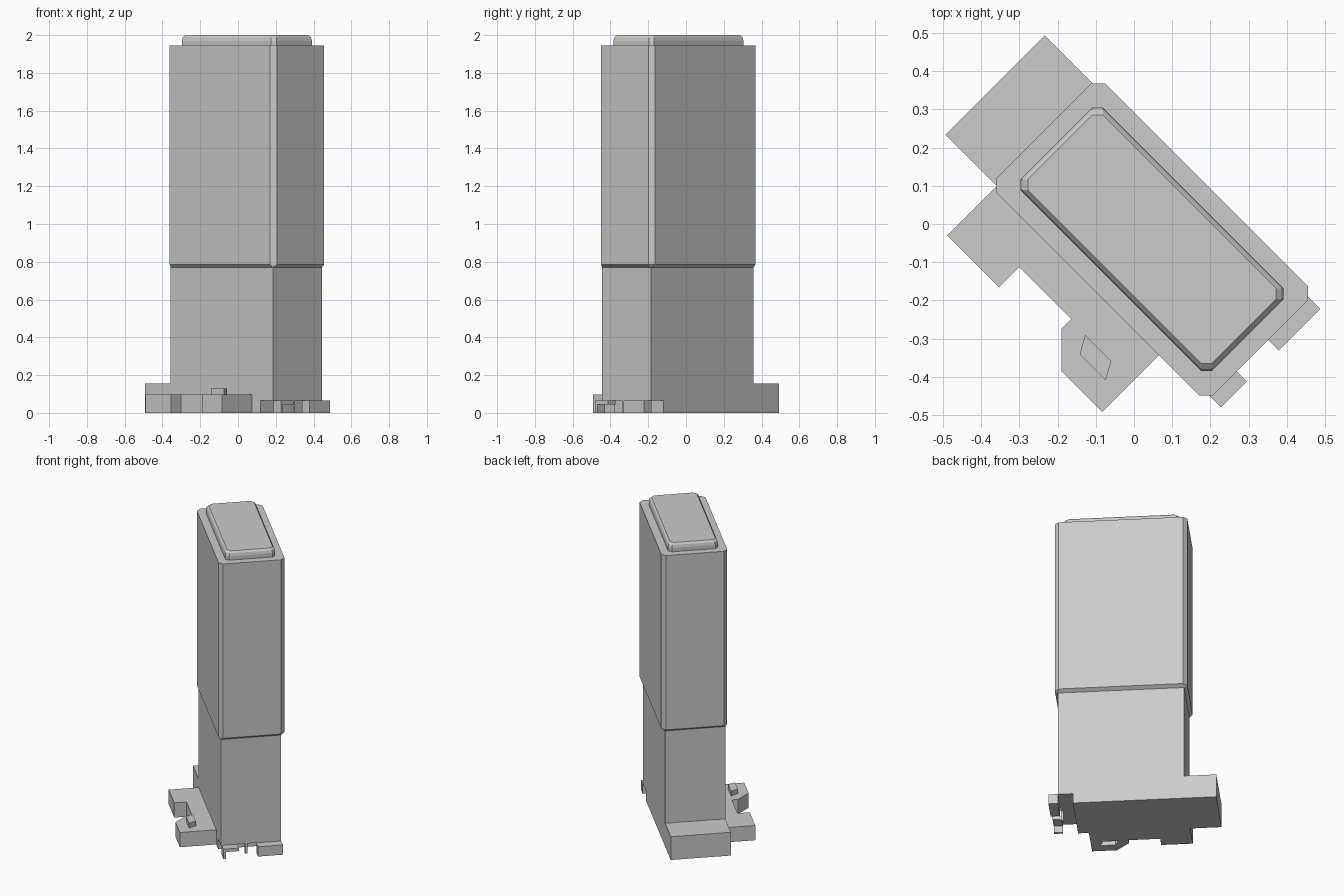
import bpy, bmesh, math
from mathutils import Matrix, Vector

cube = bpy.data.objects.get("Cube")
if cube:
    bpy.data.objects.remove(cube, do_unlink=True)

grey = bpy.data.materials.new("plain_grey")
grey.use_nodes = True
colour = (0.6, 0.6, 0.6, 1)
grey.diffuse_color = colour
grey.node_tree.nodes["Principled BSDF"].inputs["Base Color"].default_value = colour

# Parts are drawn square to the body, then turned so its length runs diagonally
TURN = Matrix.Rotation(math.radians(-45), 4, "Z")


def loft(name, rings):
    """Skin rings of equal point count and close both ends."""
    bm = bmesh.new()
    rows = [[bm.verts.new(p) for p in ring] for ring in rings]
    n = len(rows[0])
    for low, high in zip(rows, rows[1:]):
        for i in range(n):
            j = (i + 1) % n
            bm.faces.new((low[i], low[j], high[j], high[i]))
    bm.faces.new(rows[0][::-1])
    bm.faces.new(rows[-1])
    bmesh.ops.remove_doubles(bm, verts=bm.verts, dist=1e-5)
    bmesh.ops.recalc_face_normals(bm, faces=bm.faces)
    bm.transform(TURN)
    mesh = bpy.data.meshes.new(name)
    bm.to_mesh(mesh)
    bm.free()
    mesh.materials.append(grey)
    obj = bpy.data.objects.new(name, mesh)
    bpy.context.collection.objects.link(obj)
    return obj


def slab(name, outline, z0, z1):
    return loft(name, [[(x, y, z) for x, y in outline] for z in (z0, z1)])


def box(name, x0, x1, y0, y1, z0, z1):
    return slab(name, [(x0, y0), (x1, y0), (x1, y1), (x0, y1)], z0, z1)


def ring(x0, x1, y0, y1, cut, z):
    """Rectangle with cut corners."""
    return [(x0 + cut, y0, z), (x1 - cut, y0, z), (x1, y0 + cut, z), (x1, y1 - cut, z),
            (x1 - cut, y1, z), (x0 + cut, y1, z), (x0, y1 - cut, z), (x0, y0 + cut, z)]


# Lower body with rear step and undercut front end
side = [(-.514, 0), (.354, 0), (.354, .065), (.445, .065),
        (.445, .77), (-.32, .77), (-.32, .155), (-.514, .155)]
loft("lower_body", [[(x, y, z) for x, z in side] for y in (-.184, .184)])

# Upper housing, drawn in to the lower body at its foot
loft("upper_housing", [ring(-.32, .445, -.184, .184, 0, .77),
                       ring(-.339, .463, -.197, .207, .025, .785),
                       ring(-.339, .463, -.197, .207, .025, 1.945)])

# Cap with a softened rim
loft("top_cap", [ring(-.293 + d, .416 - d, -.148 + d, .158 - d, .02, z)
                 for d, z in ((0, 1.945), (0, 1.97), (.004, 1.988), (.014, 2))])

# Side bracket with a slot, and the skewed catch above the slot
bracket = slab("side_bracket", [(-.324, -.184), (-.324, -.367), (-.133, -.367),
                                (-.133, -.292), (.06, -.292), (.06, -.329),
                                (.138, -.407), (.289, -.407), (.289, -.184)], 0, .098)
catch = [(.115, -.296), (.141, -.342), (.237, -.342), (.212, -.296)]
cutter = slab("slot_cutter", catch, -.05, .09)
cutter.hide_render = True
cutter.hide_viewport = True
slot = bracket.modifiers.new("slot", "BOOLEAN")
slot.operation = "DIFFERENCE"
slot.solver = "EXACT"
slot.object = cutter
slab("catch", catch, .098, .13)

# Small feet under the front end
box("front_foot", .445, .502, .034, .187, 0, .065)
box("front_tab", .445, .5, -.178, -.083, .045, .065)
box("tab_leg", .445, .5, -.178, -.163, 0, .045)
box("inner_leg", .43, .445, -.035, -.02, 0, .065)
